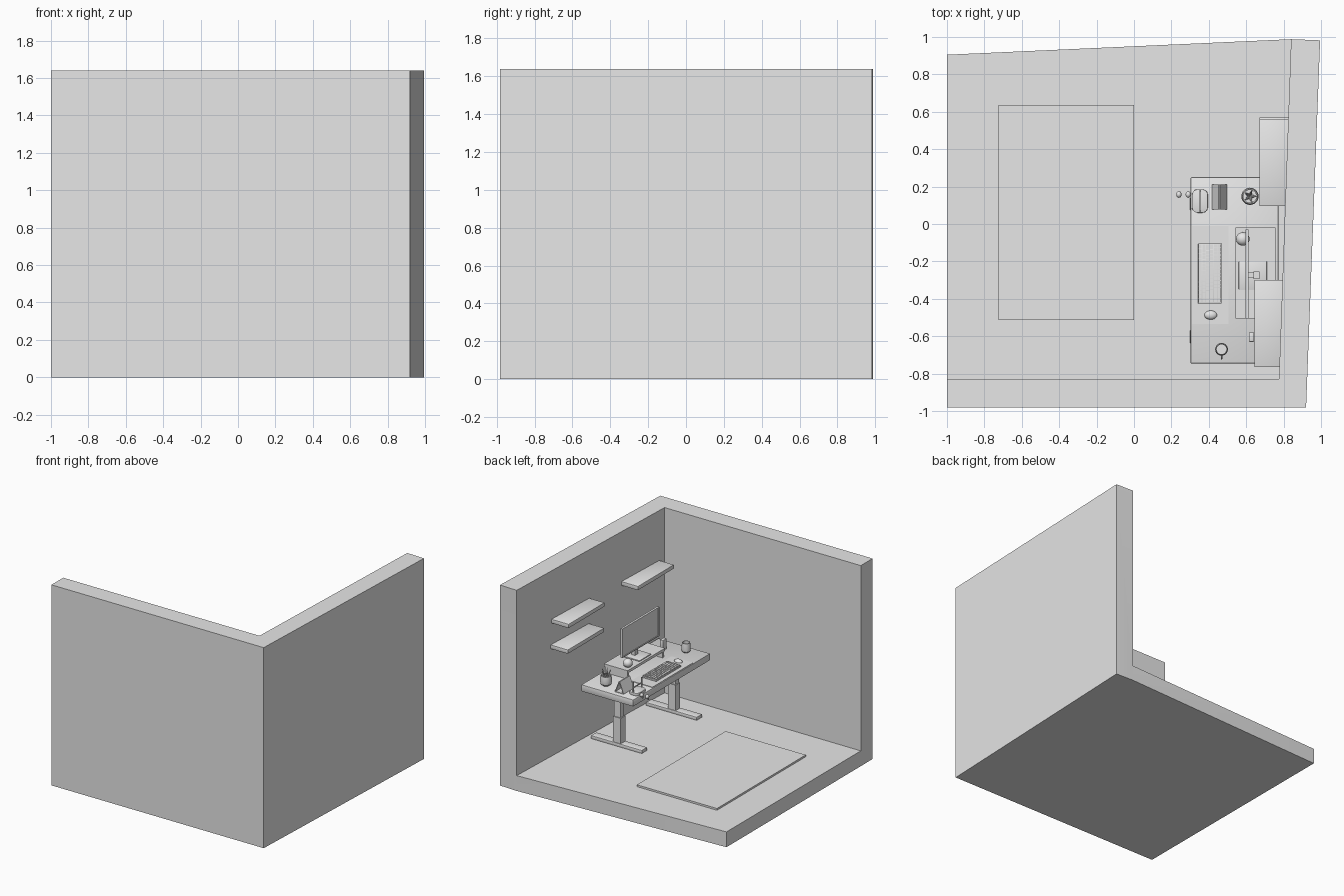
import bpy, bmesh, math
from mathutils import Matrix, Vector

if "Cube" in bpy.data.objects:
    bpy.data.objects.remove(bpy.data.objects["Cube"])

grey = bpy.data.materials.new("plain_grey")
grey.diffuse_color = (0.8, 0.8, 0.8, 1)
grey.use_nodes = True
grey.node_tree.nodes["Principled BSDF"].inputs["Base Color"].default_value = grey.diffuse_color


def finish(name, bm, bevel=0.0, seg=2, smooth=30):
    if bevel:
        edges = [e for e in bm.edges if e.is_manifold and e.calc_face_angle(0) > 0.5]
        bmesh.ops.bevel(bm, geom=edges, offset=bevel, segments=seg, profile=0.5, affect='EDGES')
    bmesh.ops.recalc_face_normals(bm, faces=bm.faces)
    me = bpy.data.meshes.new(name)
    bm.to_mesh(me)
    bm.free()
    ob = bpy.data.objects.new(name, me)
    bpy.context.collection.objects.link(ob)
    me.materials.append(grey)
    bpy.ops.object.select_all(action='DESELECT')
    bpy.context.view_layer.objects.active = ob
    ob.select_set(True)
    bpy.ops.object.shade_smooth_by_angle(angle=math.radians(smooth))
    return ob


def add_box(bm, x0, x1, y0, y1, z0, z1, rot=None):
    m = Matrix.Translation(((x0 + x1) / 2, (y0 + y1) / 2, (z0 + z1) / 2))
    if rot:
        m = m @ Matrix.Rotation(rot, 4, 'Y')
    m = m @ Matrix.Diagonal((x1 - x0, y1 - y0, z1 - z0, 1))
    bmesh.ops.create_cube(bm, size=1, matrix=m)


def boxes(name, *dims, bevel=0.0):
    bm = bmesh.new()
    for d in dims:
        add_box(bm, *d)
    return finish(name, bm, bevel)


def add_ball(bm, c, r, seg=20):
    m = Matrix.Translation(c) @ Matrix.Diagonal((*r, 1))
    bmesh.ops.create_uvsphere(bm, u_segments=seg, v_segments=seg // 2, radius=1, matrix=m)


def add_lathe(bm, x, y, profile, seg=24):
    rings = [[bm.verts.new((x + r * math.cos(2 * math.pi * i / seg),
                            y + r * math.sin(2 * math.pi * i / seg), z)) for i in range(seg)]
             for r, z in profile]
    for a, b in zip(rings, rings[1:]):
        for i in range(seg):
            j = (i + 1) % seg
            bm.faces.new((a[i], a[j], b[j], b[i]))
    bm.faces.new(rings[0])
    bm.faces.new(rings[-1])


# Room shell: slightly skewed floor with two thick walls
plan = {'A': (-1, -.982), 'B': (.92, -.982), 'C': (.995, .982), 'D': (.84, .988),
        'E': (-1, .905), 'F': (-1, -.83), 'G': (.775, -.83)}
level = {'b': 0, 'f': .125, 't': 1.64}
bm = bmesh.new()
cache = {}
for face in ("Eb Db Cb Bb Ab", "At Bt Ct Dt Gt Ft", "Ff Gf Df Ef", "Ab Bb Bt At", "Bb Cb Ct Bt",
             "Cb Db Df Dt Ct", "Db Eb Ef Df", "Eb Ab At Ft Ff Ef", "Gf Gt Dt Df", "Ff Ft Gt Gf"):
    for k in face.split():
        if k not in cache:
            cache[k] = bm.verts.new((*plan[k[0]], level[k[1]]))
    bm.faces.new([cache[k] for k in face.split()])
finish("room", bm, 0.012)

boxes("rug", (-.725, 0, -.512, .635, .122, .14))

# Wall shelves
for i, (x0, x1, y0, y1, z) in enumerate([(.67, .84, .095, .56, 1.212), (.67, .84, .1, .57, 1.006),
                                         (.645, .81, -.765, -.3, 1.2)]):
    boxes(f"wall_shelf_{i + 1}", (x0, x1, y0, y1, z, z + .032), bevel=.002)

# Desk
boxes("desk_top", (.303, .772, -.745, .25, .55, .605), bevel=.004)
for side in (-1, 1):
    y = -.2475 + side * .355
    boxes("desk_foot", (.3, .76, y - .035, y + .035, .125, .152), bevel=.004)
    boxes("desk_column", (.495, .565, y - .03, y + .03, .15, .36),
          (.502, .558, y - .023, y + .023, .36, .55))
    boxes("desk_bracket", (.34, .73, y - .03, y + .03, .53, .552))
boxes("desk_crossbar", (.505, .555, -.58, .085, .52, .55))

# Monitor on a riser
boxes("monitor_riser", (.543, .757, -.505, -.02, .655, .677),
      (.548, .752, -.5, -.48, .605, .655), (.548, .752, -.045, -.025, .605, .655))
boxes("monitor_base", (.56, .71, -.35, -.2, .677, .686), bevel=.002)
boxes("monitor_neck", (.64, .67, -.295, -.255, .686, .9), (.612, .645, -.29, -.26, .85, .89))
boxes("monitor_frame", (.6, .613, -.505, -.03, .762, 1.0),
      (.595, .6, -.505, -.03, .762, .77), (.595, .6, -.505, -.03, .992, 1.0),
      (.595, .6, -.505, -.497, .77, .992), (.595, .6, -.038, -.03, .77, .992))

# Round speaker
bm = bmesh.new()
add_ball(bm, (.582, -.08, .708), (.036, .036, .034), 28)
finish("round_speaker", bm)

# Desk mat, keyboard and mouse
boxes("desk_mat", (.31, .505, -.535, -.01, .604, .609))
boxes("keyboard_body", (.343, .468, -.425, -.105, .608, .62), bevel=.002)
bm = bmesh.new()
pitch, gap = .0205, .0035
for row in range(6):
    x0 = .345 + row * pitch
    if row == 0:
        widths = [1.25, 1.25, 1.25, 6, 1.25, 1, 1, 1, 1]
    else:
        lead = (1, 2.25, 1.75, 1.5, 1, 1)[row]
        widths = [lead] + [1] * 11 + [15 - 12 - lead + 1, 1][:2]
    y, unit = -.109, .312 / sum(widths)
    for w in widths:
        if w * unit > gap:
            add_box(bm, x0, x0 + pitch - gap, y - w * unit + gap, y, .618, .628)
        y -= w * unit
finish("keyboard_keys", bm)
bm = bmesh.new()
add_ball(bm, (.41, -.487, .611), (.034, .024, .018), 24)
finish("mouse", bm)

# Mug with side handle
bm = bmesh.new()
add_lathe(bm, .468, -.67, [(.025, .605), (.033, .615), (.034, .65), (.03, .682), (.026, .682), (.027, .612)])
pts = 12
ring = []
for i in range(pts + 1):
    a = math.pi * i / pts
    c = Vector((.468, -.7 - .022 * math.sin(a), .643 + .02 * math.cos(a)))
    d = Vector((0, -math.sin(a), math.cos(a)))
    ring.append([bm.verts.new(c + Vector((.004 * math.cos(t), 0, 0)) + d * .004 * math.sin(t))
                 for t in [k * math.pi / 4 for k in range(8)]])
for a, b in zip(ring, ring[1:]):
    for k in range(8):
        bm.faces.new((a[k], a[(k + 1) % 8], b[(k + 1) % 8], b[k]))
finish("mug", bm)

# Plant pot with short leaves
bm = bmesh.new()
add_lathe(bm, .62, .148, [(.028, .605), (.042, .62), (.046, .65), (.04, .685), (.034, .685), (.036, .67)])
finish("plant_pot", bm)
bm = bmesh.new()
for k in range(5):
    m = (Matrix.Translation((.62, .148, .668)) @ Matrix.Rotation(k * 2 * math.pi / 5, 4, 'Z')
         @ Matrix.Rotation(.4, 4, 'Y') @ Matrix.Translation((.008, 0, .036)))
    bmesh.ops.create_cone(bm, segments=8, radius1=.009, radius2=.002, depth=.07, cap_ends=True, matrix=m)
finish("plant_leaves", bm)

# Tent-shaped desk calendar
bm = bmesh.new()
add_box(bm, .435, .441, .077, .21, .605, .7, .38)
add_box(bm, .474, .48, .077, .21, .605, .7, -.38)
add_box(bm, .418, .497, .077, .21, .605, .61)
finish("desk_calendar", bm)

# Earbud case with raised lid frame, and a pair of earbuds
bm = bmesh.new()
outline = []
for cx, cy, q in ((.365, .155, 0), (.34, .155, 1), (.34, .09, 2), (.365, .09, 3)):
    for k in range(6):
        a = (q + k / 5) * math.pi / 2
        outline.append(bm.verts.new((cx + .03 * math.cos(a), cy + .03 * math.sin(a), .605)))
f = bm.faces.new(outline)
ext = bmesh.ops.extrude_face_region(bm, geom=[f])['geom']
bmesh.ops.translate(bm, vec=(0, 0, .022), verts=[v for v in ext if isinstance(v, bmesh.types.BMVert)])
finish("earbud_case", bm, .003)
boxes("case_lid_frame", (.35, .357, .175, .181, .625, .71), (.35, .357, .065, .071, .625, .71),
      (.35, .357, .071, .175, .66, .668))
for x in (.24, .29):
    bm = bmesh.new()
    add_ball(bm, (x, .158, .615), (.014, .018, .016), 16)
    add_lathe(bm, x, .146, [(.005, .585), (.005, .615)], 10)
    finish("earbud", bm)

# Small upright device beside the riser
boxes("small_device", (.615, .642, -.63, -.58, .605, .69), bevel=.003)
